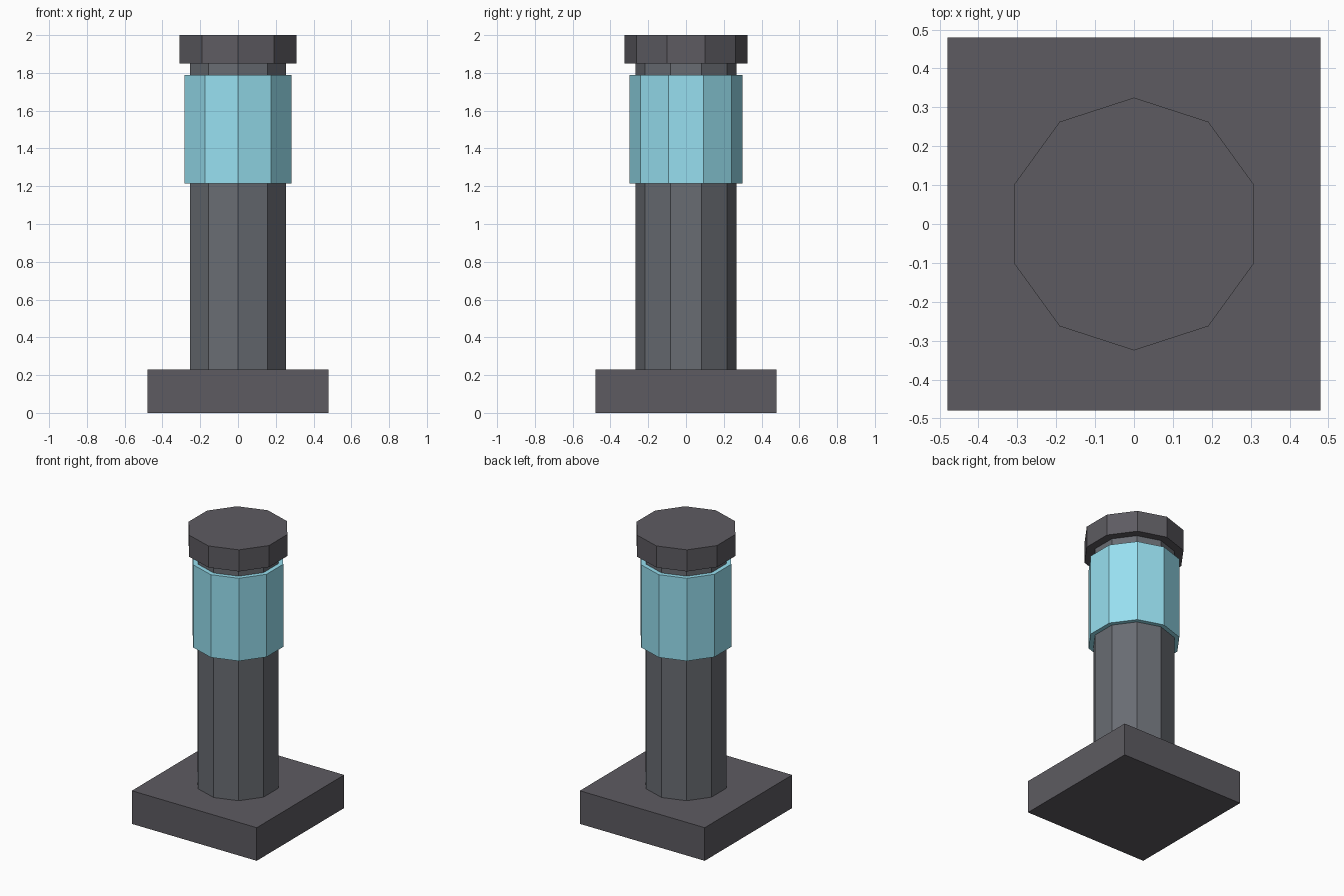
import bpy

if "Cube" in bpy.data.objects:
    bpy.data.objects.remove(bpy.data.objects["Cube"])


def material(name, rgb):
    mat = bpy.data.materials.new(name)
    mat.diffuse_color = (*rgb, 1)
    mat.use_nodes = True
    mat.node_tree.nodes["Principled BSDF"].inputs["Base Color"].default_value = mat.diffuse_color
    return mat


dark = material("dark_grey", (0.11, 0.105, 0.12))
steel = material("steel_grey", (0.14, 0.15, 0.17))
cyan = material("pale_cyan", (0.31, 0.74, 0.87))


def decagon(name, radius, z0, z1, mat):
    # Ten-sided prism with corners on the y axis
    bpy.ops.mesh.primitive_cylinder_add(
        vertices=10, radius=radius, depth=z1 - z0, location=(0, 0, (z0 + z1) / 2))
    obj = bpy.context.object
    obj.name = name
    obj.data.materials.append(mat)
    return obj


# Square plinth
bpy.ops.mesh.primitive_cube_add(size=1, location=(0, 0, 0.115))
base = bpy.context.object
base.name = "base"
base.scale = (0.96, 0.96, 0.23)
bpy.ops.object.transform_apply(location=False, rotation=False, scale=True)
base.data.materials.append(dark)

# Post, glowing band and top cap
decagon("post", 0.267, 0.23, 1.85, steel)
decagon("light_band", 0.298, 1.215, 1.79, cyan)
decagon("cap", 0.325, 1.85, 2.0, dark)
